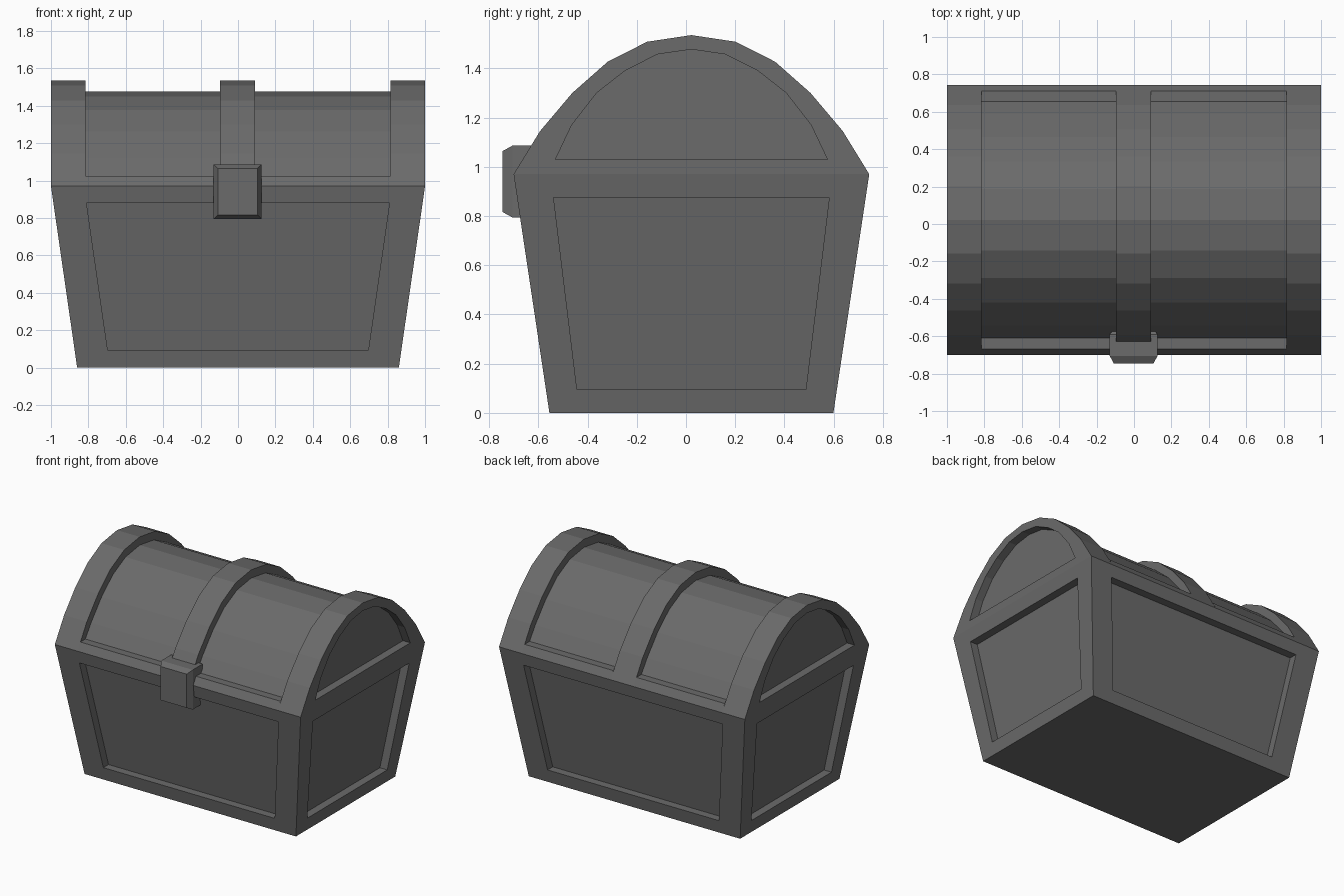
import bpy
import bmesh
from mathutils import Vector

if "Cube" in bpy.data.objects:
    bpy.data.objects.remove(bpy.data.objects["Cube"], do_unlink=True)

MID_Y = 0.022    # chest centre line; the latch pushes it off the origin
RIM = 0.97       # height where lid meets body
LEDGE = 1.025    # bottom edge of the lid recesses
DEPTH = 0.06     # depth of every recessed panel

grey = bpy.data.materials.new("dark grey")
grey.use_nodes = True
colour = (0.145, 0.145, 0.145, 1)
grey.diffuse_color = colour
grey.node_tree.nodes["Principled BSDF"].inputs["Base Color"].default_value = colour


def loft(bm, rings, cap_start=False, cap_end=False):
    """Bridge closed rings of points, optionally filling the two ends."""
    loops = [[bm.verts.new(p) for p in ring] for ring in rings]
    for a, b in zip(loops, loops[1:]):
        for i in range(len(a)):
            j = (i + 1) % len(a)
            bm.faces.new((a[i], a[j], b[j], b[i]))
    if cap_start:
        bm.faces.new(loops[0][::-1])
    if cap_end:
        bm.faces.new(loops[-1])


def finish(bm, name):
    bmesh.ops.remove_doubles(bm, verts=bm.verts, dist=0.0005)
    bmesh.ops.recalc_face_normals(bm, faces=bm.faces)
    mesh = bpy.data.meshes.new(name)
    bm.to_mesh(mesh)
    bm.free()
    mesh.materials.append(grey)
    obj = bpy.data.objects.new(name, mesh)
    bpy.context.collection.objects.link(obj)
    return obj


def arch(half, x):
    """Mirror a half profile of (offset, height) into a ring at x."""
    full = [(-u, z) for u, z in half] + [(u, z) for u, z in half[-2::-1]]
    return [Vector((x, MID_Y + u, z)) for u, z in full]


# Tapered body with a recessed panel on each side
body = bmesh.new()
TOP_X, TOP_Y, LOW_X, LOW_Y = 1.0, 0.7225, 0.86, 0.577


def side(axis, sign):
    def quad(low, high, z0, z1, recess=0.0):
        ring = []
        for across, z, t in ((-low, z0, 0), (low, z0, 0), (high, z1, 0), (-high, z1, 0)):
            t = z / RIM
            if axis == "y":
                out = LOW_Y + (TOP_Y - LOW_Y) * t - recess
                ring.append(Vector((across, MID_Y + sign * out, z)))
            else:
                out = LOW_X + (TOP_X - LOW_X) * t - recess
                ring.append(Vector((sign * out, MID_Y + across, z)))
        return ring
    if axis == "y":
        frame, panel = (LOW_X, TOP_X, 0, RIM), (0.697, 0.81, 0.095, 0.88)
    else:
        frame, panel = (LOW_Y, TOP_Y, 0, RIM), (0.465, 0.56, 0.095, 0.875)
    loft(body, [quad(*frame), quad(*panel), quad(*panel, DEPTH)], cap_end=True)


for axis in "xy":
    for sign in (-1, 1):
        side(axis, sign)
for hx, hy, z in ((LOW_X, LOW_Y, 0), (TOP_X, TOP_Y, RIM)):
    body.faces.new([body.verts.new((sx * hx, MID_Y + sy * hy, z))
                    for sx, sy in ((-1, -1), (1, -1), (1, 1), (-1, 1))])
finish(body, "chest_body")

# Lid profiles, from rim to crown
outer = [(0.7225, RIM), (0.615, 1.145), (0.484, 1.30), (0.34, 1.427), (0.18, 1.508), (0, 1.535)]
end_panel = [(0.5525, 1.03), (0.486, 1.17), (0.385, 1.30), (0.27, 1.39), (0.138, 1.457), (0, 1.477)]
sunken = [(0.7225, RIM), (0.69, LEDGE), (0.632, LEDGE), (0.565, 1.12), (0.443, 1.263),
          (0.312, 1.377), (0.165, 1.45), (0, 1.475)]
BAND_L, BAND_R, END = -0.095, 0.092, 0.815

# End bands with recessed arched panels
for name, s in (("left_end_band", 1), ("right_end_band", -1)):
    bm = bmesh.new()
    loft(bm, [arch(outer, s * END), arch(outer, s), arch(end_panel, s),
              arch(end_panel, s * (1 - DEPTH))], True, True)
    finish(bm, name)

# Centre band
bm = bmesh.new()
loft(bm, [arch(outer, BAND_L), arch(outer, BAND_R)], True, True)
finish(bm, "centre_band")

# Sunken lid panels between the bands
for name, x0, x1 in (("right_lid_panel", -END, BAND_L), ("left_lid_panel", BAND_R, END)):
    bm = bmesh.new()
    loft(bm, [arch(sunken, x0), arch(sunken, x1)])
    finish(bm, name)

# Latch block with chamfered front and back edges
bm = bmesh.new()


def latch_ring(y, inset):
    hx, hz = 0.128 - inset, 0.146 - inset
    return [Vector((-0.002 + a * hx, y, 0.94 + b * hz))
            for a, b in ((-1, -1), (1, -1), (1, 1), (-1, 1))]


loft(bm, [latch_ring(-0.57, 0.015), latch_ring(-0.59, 0), latch_ring(-0.705, 0),
          latch_ring(-0.745, 0.022)], True, True)
finish(bm, "latch")
